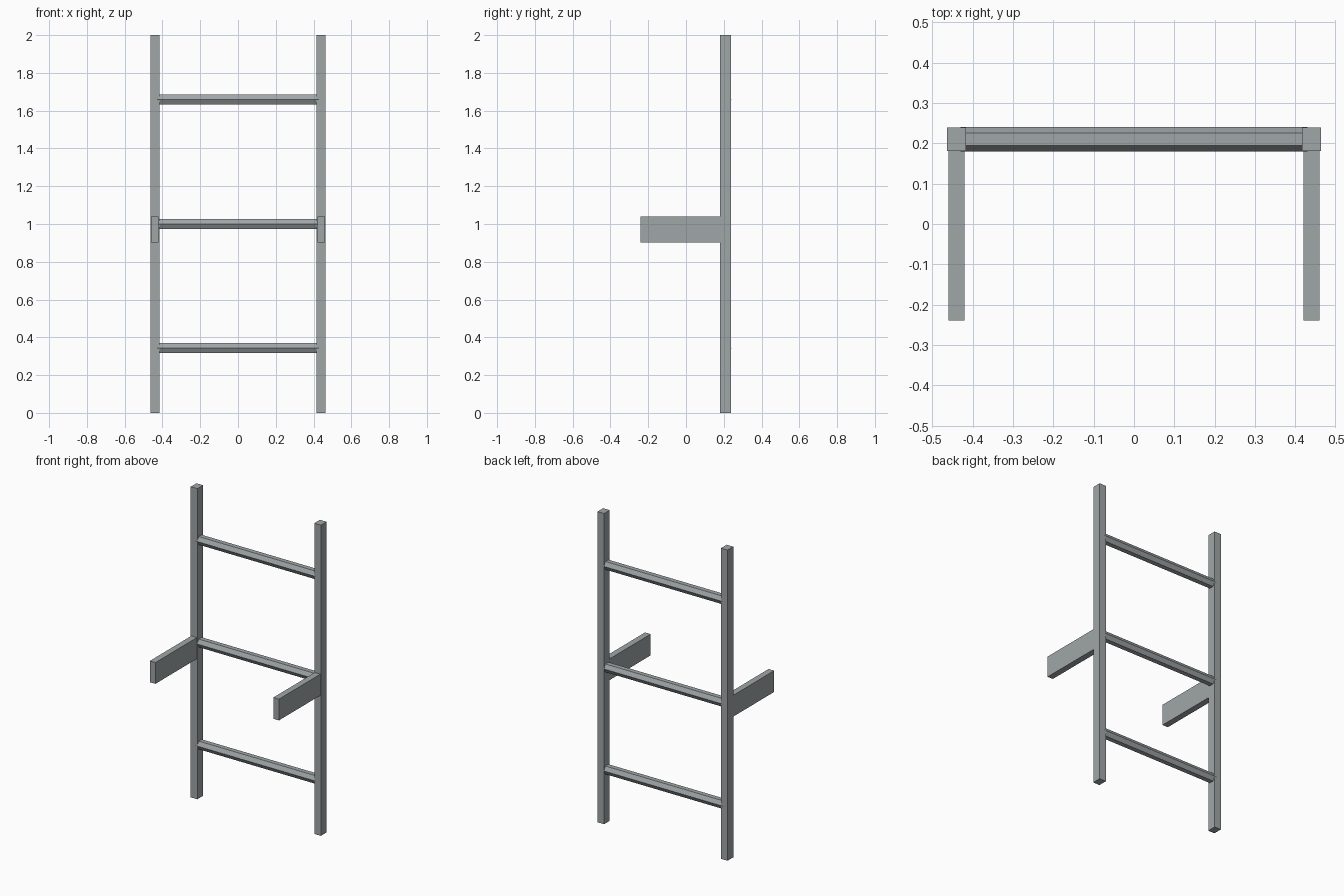
import bpy, bmesh, math

if "Cube" in bpy.data.objects:
    bpy.data.objects.remove(bpy.data.objects["Cube"])

metal = bpy.data.materials.new("steel_grey")
metal.diffuse_color = (0.35, 0.38, 0.39, 1)
metal.use_nodes = True
metal.node_tree.nodes["Principled BSDF"].inputs["Base Color"].default_value = metal.diffuse_color

BACK_Y = 0.21      # centre line of posts and rungs
POST_X = 0.44


def add_object(name, bm):
    bmesh.ops.recalc_face_normals(bm, faces=bm.faces[:])
    mesh = bpy.data.meshes.new(name)
    bm.to_mesh(mesh)
    bm.free()
    mesh.materials.append(metal)
    obj = bpy.data.objects.new(name, mesh)
    bpy.context.collection.objects.link(obj)
    return obj


def box(name, lo, hi):
    bm = bmesh.new()
    bmesh.ops.create_cube(bm, size=1)
    for v in bm.verts:
        v.co = [(a + b) / 2 + c * (b - a) for a, b, c in zip(lo, hi, v.co)]
    return add_object(name, bm)


def hex_rung(name, z, half_len, r):
    # Hexagonal bar along x, with corners pointing to front and back
    bm = bmesh.new()
    ring = [bm.verts.new((-half_len,
                          BACK_Y + r * math.cos(i * math.pi / 3),
                          z + r * math.sin(i * math.pi / 3))) for i in range(6)]
    face = bm.faces.new(ring)
    ext = bmesh.ops.extrude_face_region(bm, geom=[face], use_keep_orig=True)
    moved = [g for g in ext["geom"] if isinstance(g, bmesh.types.BMVert)]
    bmesh.ops.translate(bm, verts=moved, vec=(2 * half_len, 0, 0))
    return add_object(name, bm)


for side, s in (("left", -1), ("right", 1)):
    x = s * POST_X
    # Upright posts
    box(side + "_post", (x - 0.0235, BACK_Y - 0.029, 0),
        (x + 0.0235, BACK_Y + 0.029, 2))
    # Wall brackets reaching forward
    box(side + "_bracket", (x - 0.02, -0.24, 0.903), (x + 0.02, 0.2, 1.04))

# Rungs
for i, z in enumerate((0.343, 1.0, 1.66)):
    hex_rung(f"rung_{i + 1}", z, 0.43, 0.0303)
